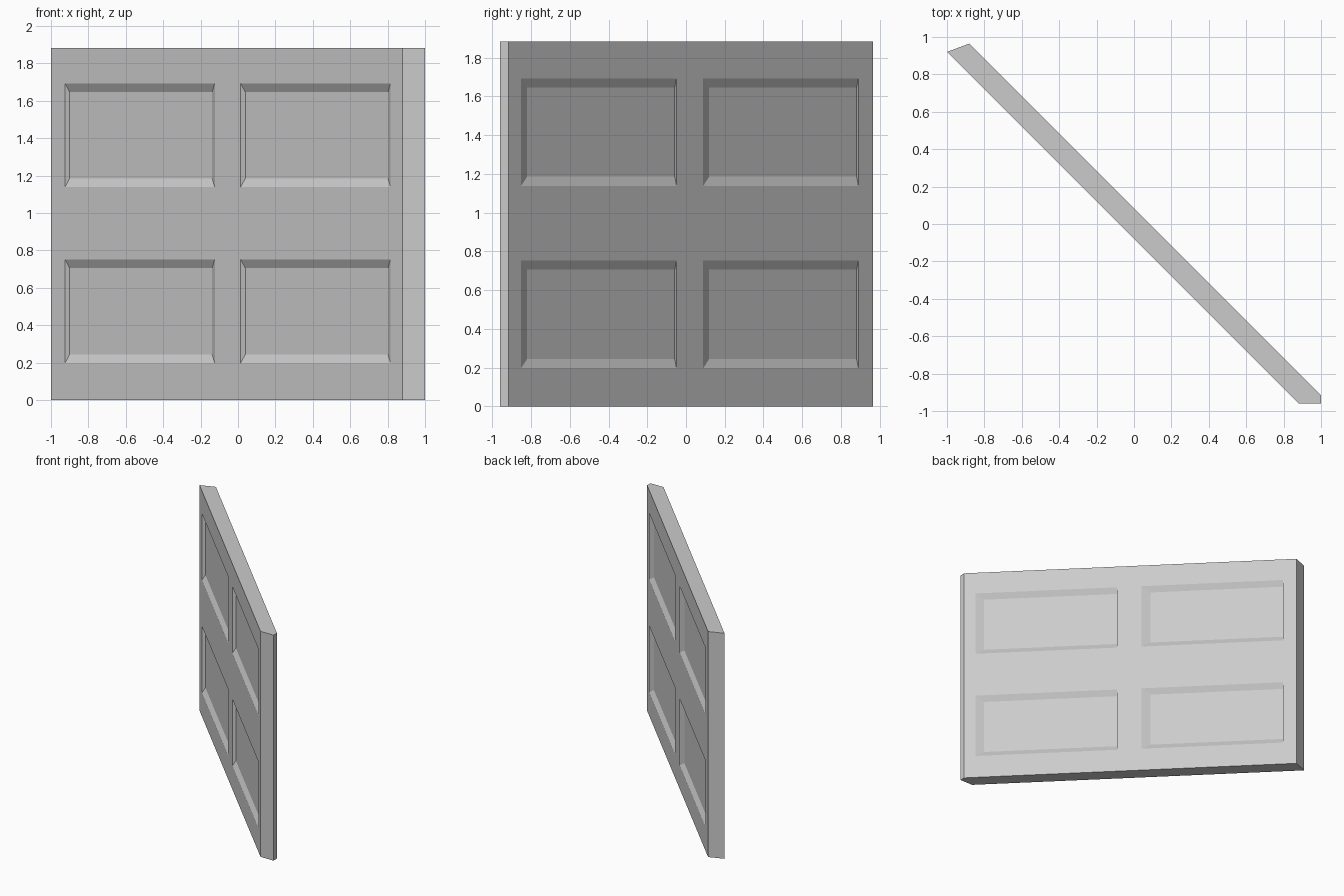
import bpy, bmesh

if "Cube" in bpy.data.objects:
    bpy.data.objects.remove(bpy.data.objects["Cube"])

H = 1.883                                        # door height
U = [0, 0.075, 0.876, 1.014, 1.816, 1.88]        # cuts along the door
Z = [0, 0.197, 0.752, 1.138, 1.693, H]           # cuts up the door
DEPTH = 0.21                                     # recess depth, share of thickness
BEVEL_U, BEVEL_Z = 0.040, 0.047                  # sloping panel borders

bm = bmesh.new()


def pt(u, w, z):
    """u runs along the diagonal, w goes from front (0) to back (1)."""
    return (-1 + u + 0.12 * w, 0.92 - u + 0.045 * w, z)


def face(points):
    bm.faces.new([bm.verts.new(p) for p in points])


def recess(u0, u1, z0, z1, w, w_in):
    """Sunk panel: one straight side, three sloping sides and a flat floor."""
    rim = [pt(u0, w, z0), pt(u1, w, z0), pt(u1, w, z1), pt(u0, w, z1)]
    a, b = u0, u1 - BEVEL_U
    c, d = z0 + BEVEL_Z, z1 - BEVEL_Z
    floor = [pt(a, w_in, c), pt(b, w_in, c), pt(b, w_in, d), pt(a, w_in, d)]
    for i in range(4):
        j = (i + 1) % 4
        face([rim[i], rim[j], floor[j], floor[i]])
    face(floor)


# Front and back leaves with four sunk panels each
for w, w_in in ((0, DEPTH), (1, 1 - DEPTH)):
    for i in range(5):
        for k in range(5):
            u0, u1, z0, z1 = U[i], U[i + 1], Z[k], Z[k + 1]
            if i % 2 and k % 2:
                recess(u0, u1, z0, z1, w, w_in)
            else:
                face([pt(u0, w, z0), pt(u1, w, z0), pt(u1, w, z1), pt(u0, w, z1)])

# Top and bottom edges, with the small corner at the far end
for z in (0, H):
    for u0, u1 in zip(U, U[1:]):
        face([pt(u0, 0, z), pt(u1, 0, z), pt(u1, 1, z), pt(u0, 1, z)])
    face([pt(U[-1], 0, z), (1, -0.96, z), pt(U[-1], 1, z)])

# Slanted near end and two-sided far end
end = U[-1]
for z0, z1 in zip(Z, Z[1:]):
    face([pt(0, 0, z0), pt(0, 1, z0), pt(0, 1, z1), pt(0, 0, z1)])
    face([pt(end, 0, z0), (1, -0.96, z0), (1, -0.96, z1), pt(end, 0, z1)])
    face([(1, -0.96, z0), pt(end, 1, z0), pt(end, 1, z1), (1, -0.96, z1)])

bmesh.ops.remove_doubles(bm, verts=bm.verts, dist=1e-4)
bmesh.ops.recalc_face_normals(bm, faces=bm.faces)
mesh = bpy.data.meshes.new("panelled_door")
bm.to_mesh(mesh)
bm.free()
bpy.context.collection.objects.link(bpy.data.objects.new("panelled_door", mesh))
